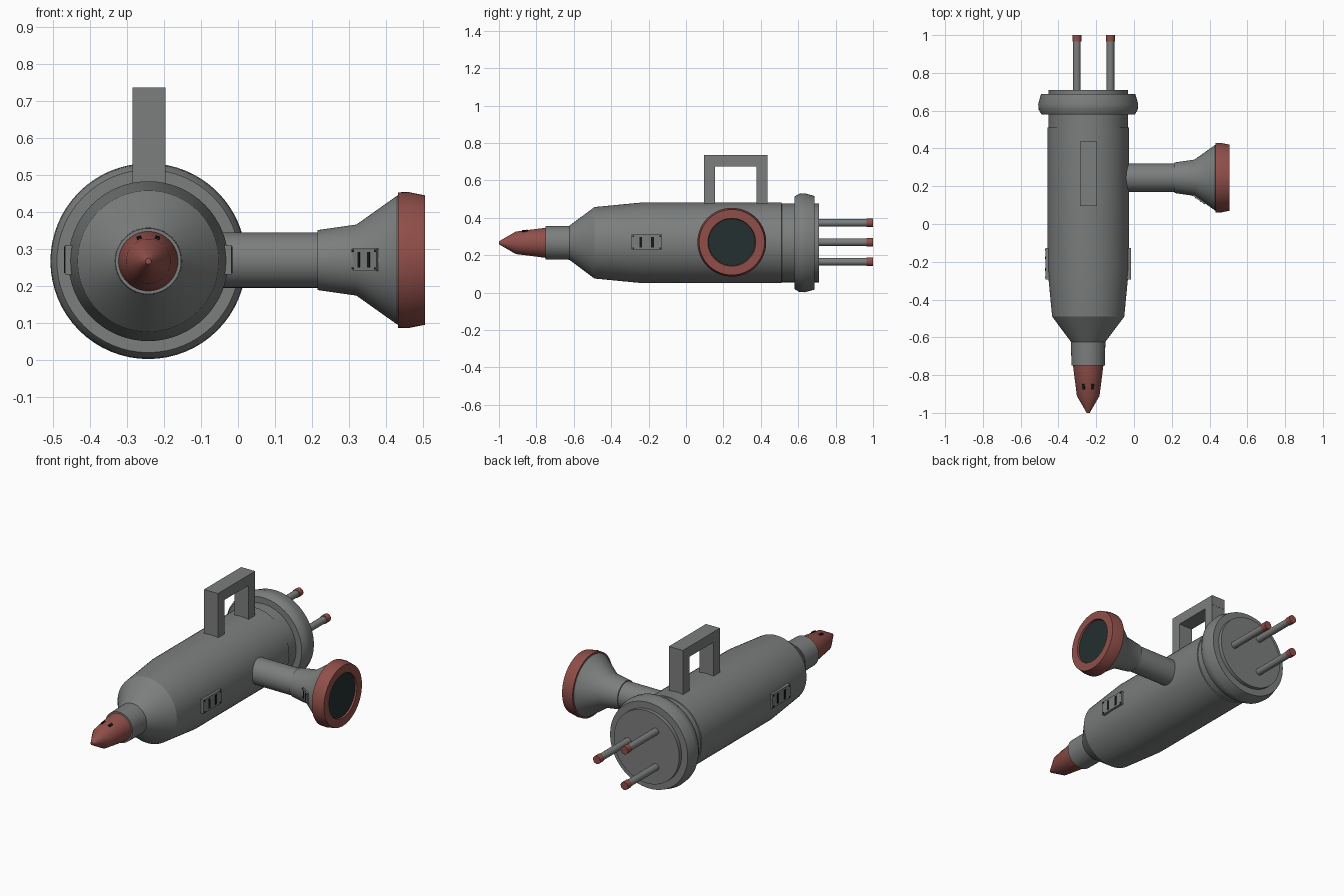
import bpy, bmesh, math
from mathutils import Matrix, Vector

if "Cube" in bpy.data.objects:
    bpy.data.objects.remove(bpy.data.objects["Cube"], do_unlink=True)

AX, AZ = -0.2425, 0.266     # main body axis
HORN_Y = 0.245              # side horn axis


def material(name, rgb):
    m = bpy.data.materials.new(name)
    m.use_nodes = True
    m.diffuse_color = (*rgb, 1)
    m.node_tree.nodes["Principled BSDF"].inputs["Base Color"].default_value = (*rgb, 1)
    return m


GREY = material("steel grey", (0.20, 0.21, 0.205))
RED = material("dull red", (0.28, 0.078, 0.067))
GLASS = material("dark glass", (0.018, 0.029, 0.029))
BLACK = material("slot black", (0.008, 0.009, 0.009))

ALONG_Y = Matrix.Rotation(-math.pi / 2, 4, 'X')
ALONG_X = Matrix.Rotation(math.pi / 2, 4, 'Y')


def finish(bm, name, mat, matrix, smooth=False):
    bmesh.ops.recalc_face_normals(bm, faces=bm.faces)
    bm.transform(matrix)
    mesh = bpy.data.meshes.new(name)
    bm.to_mesh(mesh)
    bm.free()
    mesh.materials.append(mat)
    ob = bpy.data.objects.new(name, mesh)
    bpy.context.collection.objects.link(ob)
    if smooth:
        bpy.ops.object.select_all(action='DESELECT')
        ob.select_set(True)
        bpy.context.view_layer.objects.active = ob
        bpy.ops.object.shade_smooth_by_angle(angle=math.radians(28))
    return ob


def lathe(name, profile, mat, matrix, segs=64):
    """Closed turned solid from (distance along axis, radius) points."""
    bm = bmesh.new()
    rings = []
    for h, r in profile:
        rings.append([bm.verts.new((r * math.cos(a), r * math.sin(a), h))
                      for a in (2 * math.pi * i / segs for i in range(segs))])
    for lo, hi in zip(rings, rings[1:]):
        for i in range(segs):
            j = (i + 1) % segs
            bm.faces.new((lo[i], lo[j], hi[j], hi[i]))
    bm.faces.new(rings[0])
    bm.faces.new(rings[-1])
    return finish(bm, name, mat, matrix, True)


def box(name, size, mat, matrix):
    bm = bmesh.new()
    bmesh.ops.create_cube(bm, size=1)
    bmesh.ops.scale(bm, vec=size, verts=bm.verts)
    return finish(bm, name, mat, matrix)


def frame(origin, across, normal):
    """Placement matrix with local x = across and local z = normal."""
    x, z = Vector(across).normalized(), Vector(normal).normalized()
    rot = Matrix((x, z.cross(x), z)).transposed().to_4x4()
    return Matrix.Translation(origin) @ rot


def vent(name, place, w, h):
    """Raised plate with two dark slots and corner rivets."""
    box(name + "_plate", (w, h, 0.02), GREY, place)
    for s in (-1, 1):
        box(name + "_slot", (w * 0.09, h * 0.7, 0.024), BLACK,
            place @ Matrix.Translation((s * w * 0.19, 0, 0)))
        for t in (-1, 1):
            box(name + "_rivet", (w * 0.05, h * 0.1, 0.024), BLACK,
                place @ Matrix.Translation((s * w * 0.44, t * h * 0.4, 0)))


# Main body, nozzle and rear collar
main = Matrix.Translation((AX, 0, AZ)) @ ALONG_Y
lathe("body", [(-0.625, 0.09), (-0.49, 0.191), (-0.23, 0.216), (0.51, 0.216),
               (0.512, 0.211), (0.60, 0.211)], GREY, main)
lathe("neck", [(-0.75, 0.089), (-0.60, 0.091)], GREY, main)
lathe("nozzle_tip", [(-1.0, 0.008), (-0.91, 0.06), (-0.745, 0.081)], RED, main)
lathe("rear_collar", [(0.58, 0.247), (0.605, 0.262), (0.635, 0.2645), (0.688, 0.25)],
      GREY, main)
lathe("rear_cap", [(0.68, 0.211), (0.71, 0.211)], GREY, main)

# Slots on top of the nozzle tip
for s in (-1, 1):
    box("nozzle_slot", (0.013, 0.028, 0.012), BLACK,
        frame((AX + s * 0.024, -0.862, AZ + 0.061), (1, 0, s * -0.35), (s * 0.35, -0.1, 1)))

# Rear prongs with red ends
for dx, dz in ((-0.06, 0.104), (-0.06, -0.104), (0.118, 0)):
    place = Matrix.Translation((AX + dx, 0, AZ + 0.003 + dz)) @ ALONG_Y
    lathe("prong", [(0.70, 0.02), (0.97, 0.02)], GREY, place, 24)
    lathe("prong_end", [(0.965, 0.0235), (1.0, 0.0235)], RED, place, 24)

# Carry handle
for y in (0.126, 0.406):
    box("handle_leg", (0.09, 0.06, 0.24), GREY, Matrix.Translation((AX + 0.002, y, 0.56)))
box("handle_bar", (0.09, 0.342, 0.06), GREY, Matrix.Translation((AX + 0.002, 0.266, 0.705)))

# Side horn with red rim and glass
horn = Matrix.Translation((0, HORN_Y, AZ + 0.003)) @ ALONG_X
lathe("horn_tube", [(-0.12, 0.075), (0.22, 0.075)], GREY, horn)
lathe("horn_bell", [(0.215, 0.081), (0.32, 0.096), (0.43, 0.174), (0.44, 0.174)], GREY, horn)
lathe("horn_rim", [(0.432, 0.183), (0.46, 0.184), (0.505, 0.175), (0.505, 0.128),
                   (0.493, 0.125)], RED, horn)
lathe("horn_glass", [(0.485, 0.125), (0.496, 0.125)], GLASS, horn)

# Vents on both flanks and on the front of the bell
for s in (-1, 1):
    vent("body_vent", frame((AX + s * 0.2155, -0.21, AZ + 0.004), (0, s, 0), (s, 0, 0)),
         0.165, 0.08)
vent("horn_vent", frame((0.346, HORN_Y - 0.108, AZ + 0.004), (0.809, -0.588, 0),
                        (-0.588, -0.809, 0)), 0.085, 0.06)
